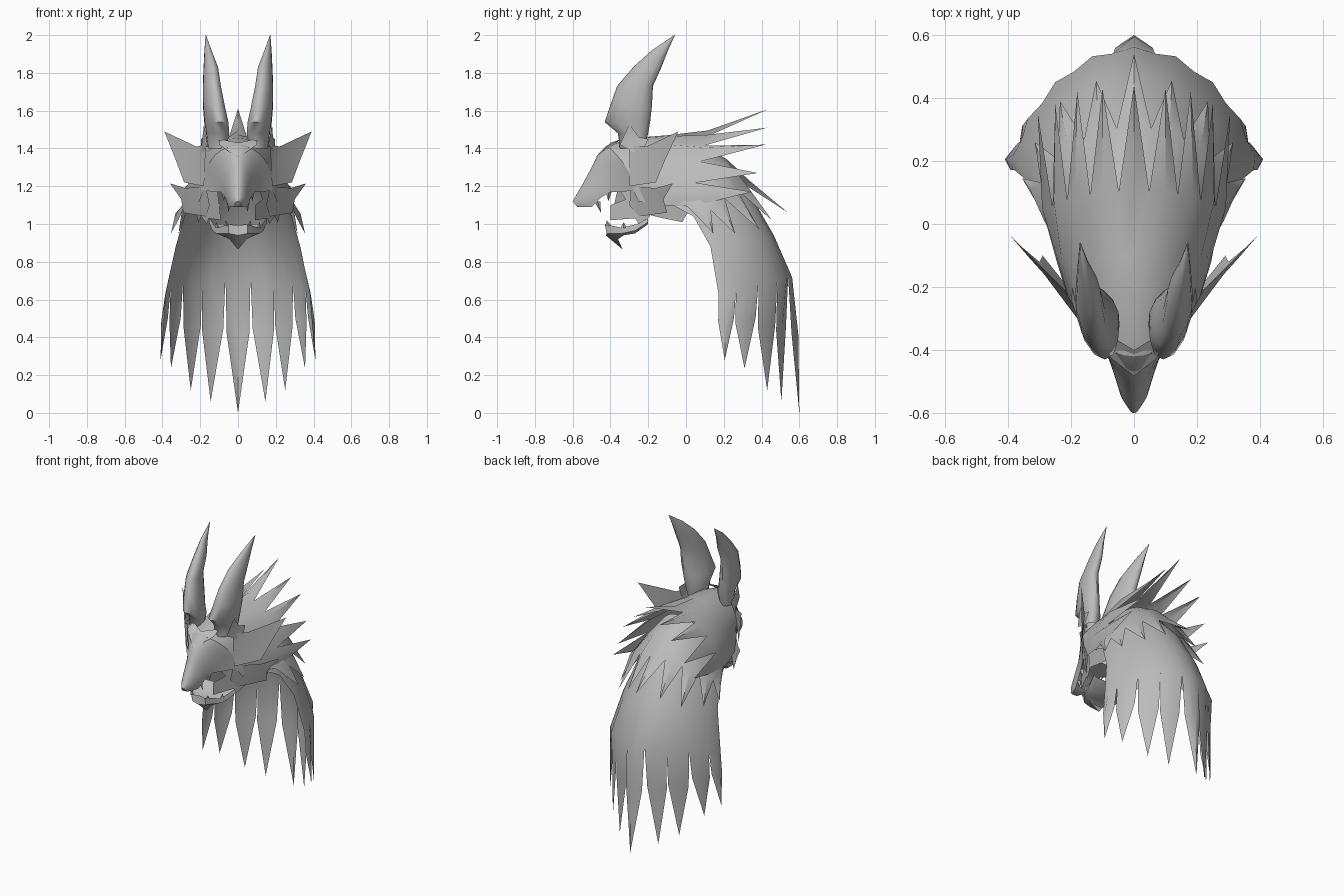
import bpy, bmesh, math
from mathutils import Vector

if "Cube" in bpy.data.objects:
    bpy.data.objects.remove(bpy.data.objects["Cube"], do_unlink=True)

grey = bpy.data.materials.new("plain grey")
grey.use_nodes = True
COLOUR = (0.5, 0.5, 0.5, 1)
grey.diffuse_color = COLOUR
grey.node_tree.nodes["Principled BSDF"].inputs["Base Color"].default_value = COLOUR
parts = []


def finish(name, bm):
    bmesh.ops.remove_doubles(bm, verts=bm.verts, dist=0.0005)
    bmesh.ops.recalc_face_normals(bm, faces=bm.faces)
    mesh = bpy.data.meshes.new(name)
    bm.to_mesh(mesh)
    bm.free()
    mesh.materials.append(grey)
    ob = bpy.data.objects.new(name, mesh)
    bpy.context.collection.objects.link(ob)
    parts.append(ob)
    return ob


def face(bm, *pts):
    return bm.faces.new([bm.verts.new(p) for p in pts])


def mirrored(pts, s):
    return [(p[0] * s, p[1], p[2]) for p in pts]


def arch(width, top_y, top_z, side_y, side_z, py=1.3, pz=1.3):
    """Half-hoop of 19 points from one edge over the top to the other edge."""
    row = []
    for i in range(19):
        a = math.radians((i - 9) * 10)
        c = max(math.cos(a), 0)
        row.append(Vector((width * math.sin(a), side_y + (top_y - side_y) * c ** py,
                           side_z + (top_z - side_z) * c ** pz)))
    return row


def loft(bm, rows):
    for a, b in zip(rows, rows[1:]):
        for i in range(len(a) - 1):
            face(bm, a[i], a[i + 1], b[i + 1], b[i])


def feathered_shell(name, rows, tips, ridge, shoulder=None):
    """Lofted hoops whose last row is ridged and ends in nine pointed feathers."""
    bm = bmesh.new()
    out = [(p - Vector((0, -0.1, 0.9))).normalized() for p in rows[-1]]
    last = [p + d * (ridge if i % 2 else -ridge)
            for i, (p, d) in enumerate(zip(rows[-1], out))]
    loft(bm, rows[:-1] + [last])
    for k in range(-4, 5):
        x, y, z = tips[abs(k)]
        tip = Vector((math.copysign(x, k), y, z))
        i = 9 + 2 * k
        l, c, r = last[i - 1], last[i], last[i + 1]
        if shoulder:
            drop = (tip - c) * shoulder
            mid = c + drop
            sl, sr = [mid + (e - c) * 0.9 for e in (l, r)]
            # the middle rib hangs almost straight above the tip
            mid = mid + Vector((tip.x - mid.x, tip.y - mid.y, 0)) * 0.75
            face(bm, l, c, mid, sl)
            face(bm, c, r, sr, mid)
            l, c, r = sl, mid, sr
        face(bm, l, c, tip)
        face(bm, c, r, tip)
    return finish(name, bm)


# Long cape of the mane with hanging feathers
feathered_shell("mane_cape", [
    arch(0.20, 0.05, 1.38, -0.12, 1.13),
    arch(0.25, 0.20, 1.30, -0.07, 1.10),
    arch(0.285, 0.35, 1.14, 0.04, 1.04),
    arch(0.33, 0.465, 0.94, 0.13, 0.88),
    arch(0.385, 0.555, 0.72, 0.175, 0.63),
], [(0, 0.60, 0), (0.145, 0.505, 0.06), (0.25, 0.43, 0.12),
    (0.355, 0.31, 0.235), (0.41, 0.205, 0.28)], 0.007, 0.42)

# Middle layer of short feathers lying on the cape
feathered_shell("mane_middle_layer", [
    arch(0.235, 0.08, 1.42, -0.08, 1.13),
    arch(0.285, 0.22, 1.34, 0.01, 1.09),
    arch(0.325, 0.32, 1.225, 0.08, 1.03),
], [(0, 0.54, 1.06), (0.12, 0.455, 1.02), (0.235, 0.39, 0.97),
    (0.315, 0.26, 0.95), (0.355, 0.145, 0.95)], 0.014)

# Crown of the head, ending in raised spikes
brow_row = arch(0.18, -0.42, 1.415, -0.28, 1.18, 1.6, 0.8)
feathered_shell("crown", [
    brow_row,
    arch(0.205, -0.28, 1.455, -0.25, 1.12, 1, 0.9),
    arch(0.245, -0.10, 1.47, -0.12, 1.10, 1, 1),
    arch(0.285, 0.11, 1.48, 0.03, 1.10, 1, 1),
], [(0, 0.44, 1.61), (0.10, 0.43, 1.51), (0.18, 0.42, 1.42),
    (0.25, 0.38, 1.27), (0.305, 0.35, 1.17)], 0.016)

# Narrow snout, closed below by the palate
bm = bmesh.new()
snout = [
    brow_row,
    arch(0.135, -0.465, 1.37, -0.33, 1.17, 1.8, 1),
    arch(0.09, -0.505, 1.29, -0.40, 1.17, 1.8, 1.2),
    arch(0.068, -0.548, 1.21, -0.45, 1.14, 1.3, 1.1),
    arch(0.05, -0.583, 1.15, -0.50, 1.09, 1, 1),
    arch(0.018, -0.60, 1.12, -0.575, 1.09, 1, 1),
]
loft(bm, snout)
for a, b in zip(snout, snout[1:]):
    face(bm, a[0], a[-1], b[-1], b[0])
bm.faces.new([bm.verts.new(p) for p in snout[-1]])
finish("snout", bm)

# Pointed brow plate
bm = bmesh.new()
for s in (1, -1):
    face(bm, *mirrored([(0, -0.483, 1.35), (0.10, -0.405, 1.42), (0.10, -0.34, 1.45),
                        (0, -0.40, 1.43)], s))
finish("brow_plate", bm)

# Lower jaw: rim, wall and chin
rim = [(0, -0.40, 0.99), (0.05, -0.43, 1.0), (0.11, -0.34, 0.98), (0.13, -0.26, 1.0),
       (0.15, -0.20, 1.03)]
wall = [(0, -0.425, 0.94), (0.05, -0.42, 0.95), (0.115, -0.34, 0.95), (0.135, -0.27, 0.965),
        (0.155, -0.20, 1.01)]
chin = [(0, -0.335, 0.865), (0.045, -0.36, 0.92), (0.09, -0.33, 0.94), (0.11, -0.27, 0.95),
        (0.13, -0.20, 1.0)]
bm = bmesh.new()
for s in (1, -1):
    loft(bm, [mirrored(r, s) for r in (rim, wall, chin)])
for a, b in zip(chin[1:], chin[2:]):
    face(bm, a, b, mirrored([b], -1)[0], mirrored([a], -1)[0])
face(bm, chin[0], chin[1], mirrored([chin[1]], -1)[0])
finish("lower_jaw", bm)

# Teeth: base centre and tip of each
TEETH = [((0.05, -0.47, 1.12), (0.05, -0.45, 1.06)), ((0.075, -0.41, 1.17), (0.075, -0.41, 1.12)),
         ((0.06, -0.41, 0.99), (0.065, -0.42, 1.02)), ((0.11, -0.33, 0.98), (0.115, -0.33, 1.01))]
bm = bmesh.new()
for s in (1, -1):
    for base, tip in TEETH:
        b, t = [Vector(p) for p in mirrored([base, tip], s)]
        ring = [b + Vector((0.012 * math.cos(i * math.pi / 2), 0.016 * math.sin(i * math.pi / 2), 0))
                for i in range(4)]
        for i in range(4):
            face(bm, ring[i], ring[(i + 1) % 4], t)
finish("teeth", bm)

# Flat pieces on each side of the head
CHEEK_FUR = [(y, z) for y, z in ((-0.36, 1.19), (-0.32, 1.13), (-0.40, 1.10), (-0.34, 1.07),
             (-0.40, 1.02), (-0.27, 1.03), (-0.25, 1.0), (-0.19, 1.04), (-0.19, 1.2))]
PLATES = {
    "cheek_fur": [(0.09 + (y + 0.40) * 0.5, y, z) for y, z in CHEEK_FUR],
    "neck_side": [(0.19, -0.20, 1.05), (0.20, -0.12, 1.03), (0.21, -0.02, 1.01),
                  (0.23, 0.02, 1.08), (0.22, -0.09, 1.14), (0.20, -0.20, 1.16)],
    "upper_cheek_spike": [(0.17, -0.30, 1.42), (0.22, -0.21, 1.41), (0.39, -0.04, 1.49),
                          (0.33, -0.11, 1.34), (0.285, -0.16, 1.22), (0.18, -0.30, 1.20)],
    "lower_cheek_spike": [(0.17, -0.29, 1.20), (0.28, -0.16, 1.19), (0.36, -0.07, 1.215),
                          (0.30, -0.12, 1.13), (0.29, -0.10, 1.06), (0.17, -0.25, 1.04),
                          (0.15, -0.30, 1.10)],
    "ear_base_tuft": [(0.16, -0.35, 1.42), (0.18, -0.30, 1.53), (0.185, -0.25, 1.46),
                      (0.195, -0.20, 1.45), (0.20, -0.24, 1.36)],
}
for name, pts in PLATES.items():
    for s, side in ((1, "left"), (-1, "right")):
        bm = bmesh.new()
        f = face(bm, *mirrored(pts, s))
        bmesh.ops.triangulate(bm, faces=[f])
        finish(f"{side}_{name}", bm)

# Tall curved ears: height, front y, back y, inner x, outer x
EAR = [(1.40, -0.35, -0.22, 0.06, 0.16), (1.48, -0.36, -0.20, 0.045, 0.17),
       (1.54, -0.43, -0.19, 0.05, 0.18), (1.63, -0.40, -0.18, 0.07, 0.187),
       (1.73, -0.365, -0.175, 0.09, 0.187), (1.83, -0.28, -0.13, 0.105, 0.183),
       (1.92, -0.18, -0.095, 0.14, 0.178), (2.0, -0.062, -0.058, 0.169, 0.172)]
for s, side in ((1, "left"), (-1, "right")):
    bm = bmesh.new()
    rings = []
    for z, y0, y1, x0, x1 in EAR:
        ring = []
        for i in range(13):
            a = i * math.pi / 6
            # the front edge leans inward, the back edge outward
            x = (x0 + x1) / 2 + (x1 - x0) / 2 * math.cos(a - 0.35)
            y = (y0 + y1) / 2 + (y1 - y0) / 2 * math.sin(a)
            ring.append((s * x, y, z))
        rings.append(ring)
    loft(bm, rings)
    bm.faces.new([bm.verts.new(p) for p in rings[-1][:12]])
    finish(f"{side}_ear", bm)

# Smooth shading with sharp creases kept
bpy.ops.object.select_all(action="DESELECT")
for ob in parts:
    ob.select_set(True)
bpy.context.view_layer.objects.active = parts[0]
bpy.ops.object.shade_smooth_by_angle(angle=math.radians(55))
